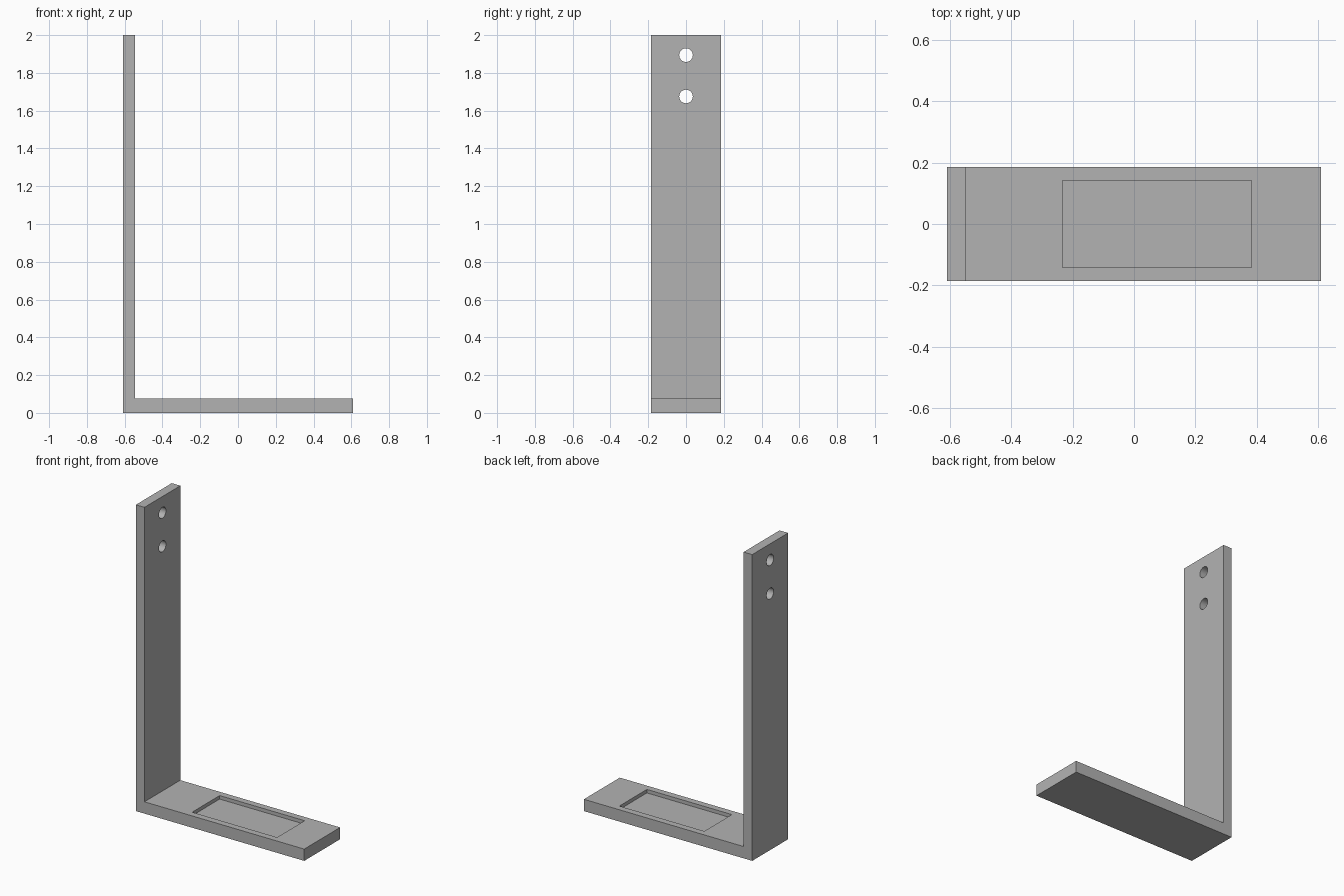
import bpy
import bmesh
from mathutils import Matrix, Vector

if "Cube" in bpy.data.objects:
    bpy.data.objects.remove(bpy.data.objects["Cube"], do_unlink=True)

HALF_LEN, HALF_WIDTH, HEIGHT = 0.608, 0.185, 2.0
WALL, BASE = 0.062, 0.077
POCKET_DEPTH = 0.023

grey = bpy.data.materials.new("plain grey")
grey.use_nodes = True
colour = (0.45, 0.45, 0.45, 1)
grey.diffuse_color = colour
grey.node_tree.nodes["Principled BSDF"].inputs["Base Color"].default_value = colour


def make_object(name, bm):
    bmesh.ops.recalc_face_normals(bm, faces=bm.faces)
    mesh = bpy.data.meshes.new(name)
    bm.to_mesh(mesh)
    bm.free()
    mesh.materials.append(grey)
    obj = bpy.data.objects.new(name, mesh)
    bpy.context.collection.objects.link(obj)
    return obj


def cut(target, cutter):
    mod = target.modifiers.new(cutter.name, "BOOLEAN")
    mod.operation = "DIFFERENCE"
    mod.solver = "EXACT"
    mod.object = cutter
    cutter.hide_render = True
    cutter.hide_viewport = False


# L-shaped side profile extruded across the width
inner = -HALF_LEN + WALL
profile = [(-HALF_LEN, 0), (HALF_LEN, 0), (HALF_LEN, BASE),
           (inner, BASE), (inner, HEIGHT), (-HALF_LEN, HEIGHT)]
bm = bmesh.new()
face = bm.faces.new([bm.verts.new((x, -HALF_WIDTH, z)) for x, z in profile])
side = bmesh.ops.extrude_face_region(bm, geom=[face])
bmesh.ops.translate(bm, vec=Vector((0, 2 * HALF_WIDTH, 0)),
                    verts=[v for v in side["geom"] if isinstance(v, bmesh.types.BMVert)])
bracket = make_object("bracket", bm)

# Shallow rectangular pocket in the foot
cutters = []
bm = bmesh.new()
box = Matrix.Translation((0.075, 0, BASE)) @ Matrix.Diagonal((0.614, 0.284, 2 * POCKET_DEPTH, 1))
bmesh.ops.create_cube(bm, size=1, matrix=box)
cutters.append(make_object("pocket_cutter", bm))

# Two screw holes through the top of the upright
for label, z in (("upper", 1.894), ("lower", 1.675)):
    bm = bmesh.new()
    place = Matrix.Translation((-HALF_LEN + WALL / 2, 0, z)) @ Matrix.Rotation(1.5707963, 4, "Y")
    bmesh.ops.create_cone(bm, cap_ends=True, segments=32, radius1=0.036,
                          radius2=0.036, depth=0.2, matrix=place)
    cutters.append(make_object(label + "_hole_cutter", bm))

for cutter in cutters:
    cut(bracket, cutter)

# Apply the cuts, then drop the helpers
bpy.context.view_layer.update()
for obj in bpy.context.selected_objects:
    obj.select_set(False)
bpy.context.view_layer.objects.active = bracket
bracket.select_set(True)
for mod in list(bracket.modifiers):
    bpy.ops.object.modifier_apply(modifier=mod.name)
for cutter in cutters:
    bpy.data.objects.remove(cutter, do_unlink=True)
bpy.ops.object.shade_smooth_by_angle()
